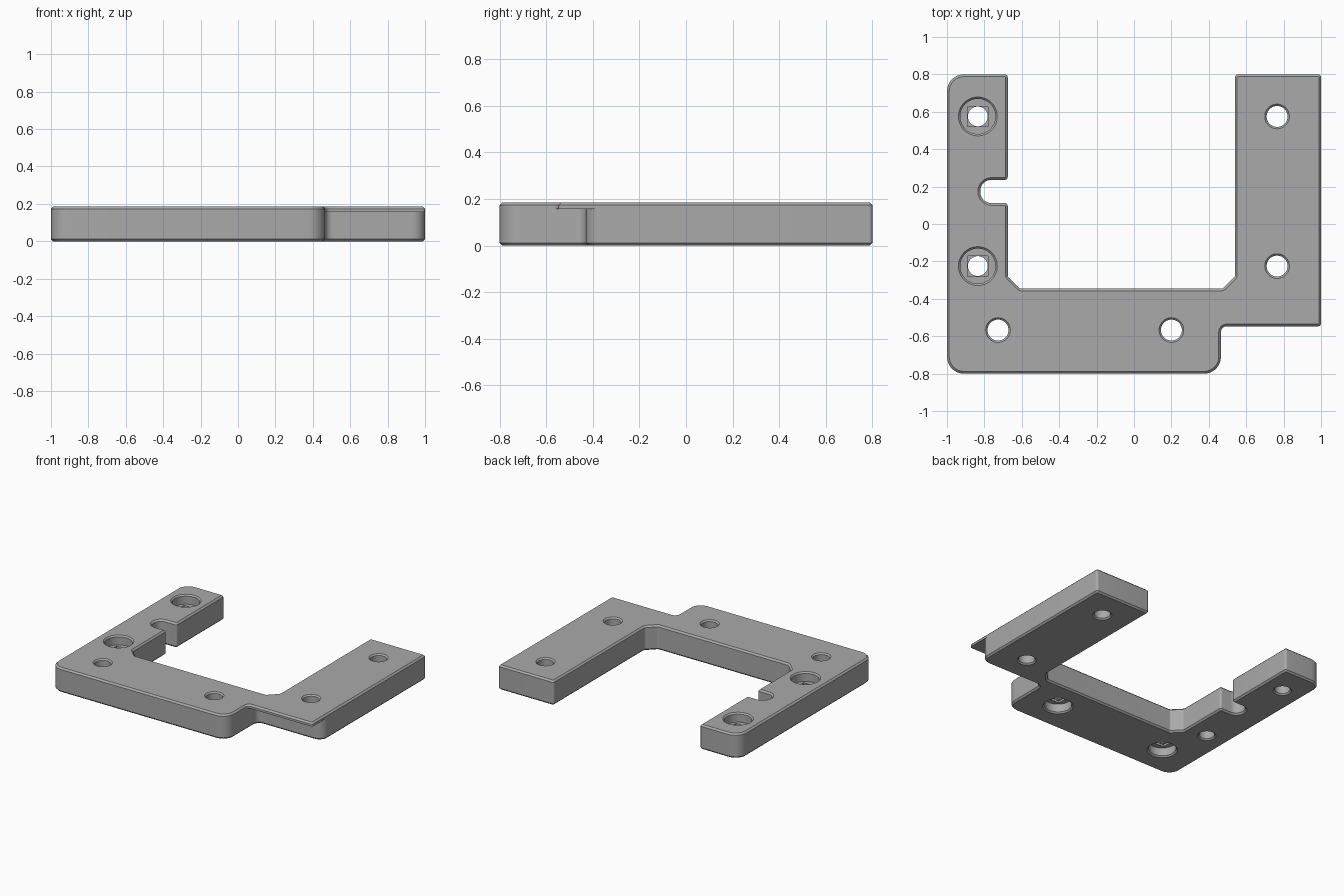
import bpy
import bmesh
from math import cos, sin, pi, radians
from mathutils import Vector

if "Cube" in bpy.data.objects:
    bpy.data.objects.remove(bpy.data.objects["Cube"])

T = 0.185      # plate thickness
CH = 0.012     # edge chamfer
LIP_Z = 0.157  # underside of the thin lip

grey = bpy.data.materials.new("mid grey")
grey.use_nodes = True
grey.diffuse_color = (0.4, 0.4, 0.4, 1)
grey.node_tree.nodes["Principled BSDF"].inputs["Base Color"].default_value = (0.4, 0.4, 0.4, 1)


def rounded(corners, steps=8):
    """Counter-clockwise outline from (x, y, radius) corners."""
    out = []
    for i, (x, y, r) in enumerate(corners):
        p = Vector((x, y))
        if r == 0:
            out.append(p)
            continue
        a = (Vector(corners[i - 1][:2]) - p).normalized()
        b = (Vector(corners[(i + 1) % len(corners)][:2]) - p).normalized()
        half = a.angle(b) / 2
        centre = p + (a + b).normalized() * (r / sin(half))
        start = p + a * (r / (sin(half) / cos(half))) - centre
        end = p + b * (r / (sin(half) / cos(half))) - centre
        sweep = pi - 2 * half
        for k in range(steps + 1):
            t = k / steps
            out.append(centre + (start * sin((1 - t) * sweep) + end * sin(t * sweep)) / sin(sweep))
    return out


def offset(loop, d):
    """Move an outline outward by d with mitred corners."""
    out = []
    for i, p in enumerate(loop):
        e1 = (p - loop[i - 1]).normalized()
        e2 = (loop[(i + 1) % len(loop)] - p).normalized()
        n1, n2 = Vector((e1.y, -e1.x)), Vector((e2.y, -e2.x))
        out.append(p + (n1 + n2) * (d / (1 + n1.dot(n2))))
    return out


def stack(name, levels):
    """Closed solid through a list of (z, outline) sections."""
    bm = bmesh.new()
    rings = [[bm.verts.new((p.x, p.y, z)) for p in loop] for z, loop in levels]
    n = len(rings[0])
    for low, high in zip(rings, rings[1:]):
        for i in range(n):
            j = (i + 1) % n
            bm.faces.new((low[i], low[j], high[j], high[i]))
    bm.faces.new(rings[0][::-1])
    bm.faces.new(rings[-1])
    bmesh.ops.recalc_face_normals(bm, faces=bm.faces)
    mesh = bpy.data.meshes.new(name)
    bm.to_mesh(mesh)
    bm.free()
    mesh.materials.append(grey)
    obj = bpy.data.objects.new(name, mesh)
    bpy.context.collection.objects.link(obj)
    return obj


def cut(target, cutter):
    cutter.hide_render = True
    mod = target.modifiers.new("cut", 'BOOLEAN')
    mod.operation = 'DIFFERENCE'
    mod.solver = 'EXACT'
    mod.object = cutter
    bpy.context.view_layer.objects.active = target
    bpy.ops.object.modifier_apply(modifier=mod.name)
    bpy.data.objects.remove(cutter)


def circle(x, y, r, n=48):
    return [Vector((x + r * cos(2 * pi * i / n), y + r * sin(2 * pi * i / n))) for i in range(n)]


def hole(x, y, r, bore=None, depth=0.07, flip=False):
    """Chamfered through hole with an optional counterbore."""
    c = 0.01
    prof = [(-c, r + 2 * c), (c, r)]
    if bore:
        prof += [(T - depth, r), (T - depth, bore), (T - c, bore), (T + c, bore + 2 * c)]
    else:
        prof += [(T - c, r), (T + c, r + 2 * c)]
    if flip:
        prof = [(T - z, rad) for z, rad in reversed(prof)]
    cut(plate, stack("hole_cutter", [(z, circle(x, y, rad)) for z, rad in prof]))
    if bore:
        # small square step under the counterbore floor
        s = 0.0545
        z0, z1 = T - depth - 0.015, T - depth + 0.01
        if flip:
            z0, z1 = T - z1, T - z0
        sq = rounded([(x - s, y - s, 0), (x + s, y - s, 0), (x + s, y + s, 0), (x - s, y + s, 0)])
        cut(plate, stack("step_cutter", [(z0, sq), (z1, sq)]))


# Bracket plate with chamfered rims
e = 0.016
outline = rounded([
    (-1, -0.8, 0.09), (0.465, -0.8, 0.09), (0.465, -0.547, 0.03),
    (1, -0.547, e), (1, 0.8, e), (0.54, 0.8, e),
    (0.54, -0.28, e), (0.475, -0.345, e), (-0.61, -0.345, e), (-0.675, -0.28, e),
    (-0.675, 0.112, e), (-0.822, 0.112, 0.06), (-0.822, 0.236, 0.06), (-0.675, 0.236, e),
    (-0.675, 0.8, e), (-1, 0.8, 0.09)])
rim = offset(outline, -CH)
plate = stack("bracket_plate", [(0, rim), (CH, outline), (T - CH, outline), (T, rim)])

# Undercut that leaves the thin lip
under = rounded([(0.4655, -1, 0), (1.2, -1, 0), (1.2, -0.2, 0), (1.0005, -0.2, 0),
                 (1.0005, -0.43, 0.07), (0.4655, -0.43, 0.04)])
cut(plate, stack("undercut", [(-0.01, offset(under, CH + 0.01)), (CH, under), (LIP_Z, under)]))

# Holes: plain on the right arm, top bored on the left arm, bottom bored on the front bar
for y in (0.575, -0.225):
    hole(0.765, y, 0.056)
    hole(-0.835, y, 0.053, bore=0.094)
for x in (0.2, -0.727):
    hole(x, -0.567, 0.056, bore=0.094, flip=True)

# Smooth rounds, crisp edges
bpy.ops.object.select_all(action='DESELECT')
plate.select_set(True)
bpy.context.view_layer.objects.active = plate
bpy.ops.object.shade_smooth_by_angle(angle=radians(30))
